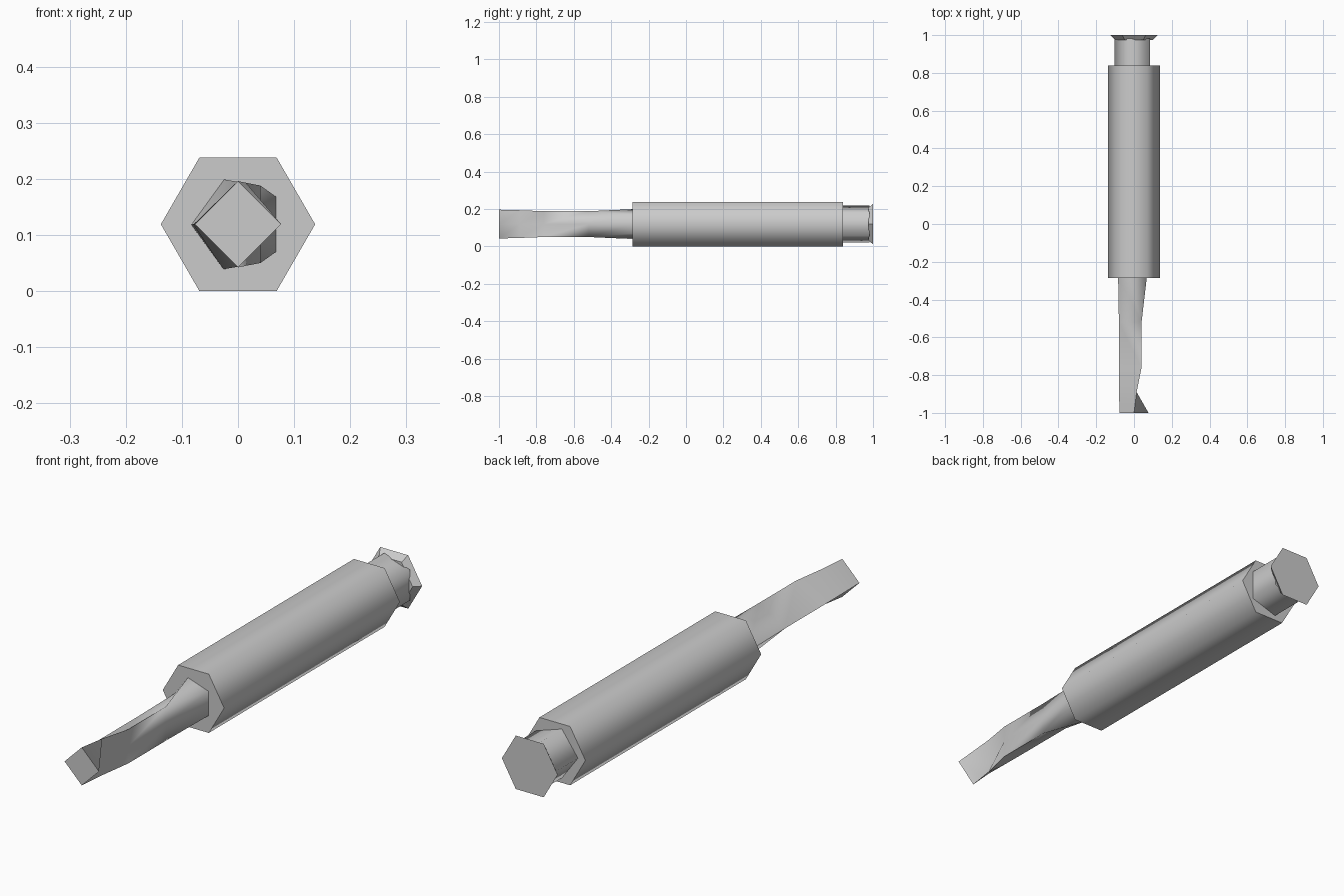
import bpy, bmesh, math

if "Cube" in bpy.data.objects:
    bpy.data.objects.remove(bpy.data.objects["Cube"])

ZC = 0.119  # height of the tool axis


def ngon(n, r):
    """Regular cross-section with one corner pointing to -x."""
    return [(-r * math.cos(2 * math.pi * i / n), r * math.sin(2 * math.pi * i / n))
            for i in range(n)]


def loft(name, rings, smooth=75):
    """Skin a list of (y, section) rings and cap both ends."""
    bm = bmesh.new()
    loops = [[bm.verts.new((x, y, ZC + z)) for x, z in sec] for y, sec in rings]
    n = len(loops[0])
    for a, b in zip(loops, loops[1:]):
        for i in range(n):
            j = (i + 1) % n
            bm.faces.new((a[i], a[j], b[j], b[i]))
    bm.faces.new(loops[0])
    bm.faces.new(loops[-1][::-1])
    # merge doubled section corners
    bmesh.ops.remove_doubles(bm, verts=bm.verts[:], dist=1e-5)
    bmesh.ops.recalc_face_normals(bm, faces=bm.faces[:])
    me = bpy.data.meshes.new(name)
    bm.to_mesh(me)
    bm.free()
    ob = bpy.data.objects.new(name, me)
    bpy.context.collection.objects.link(ob)
    bpy.ops.object.select_all(action='DESELECT')
    ob.select_set(True)
    bpy.context.view_layer.objects.active = ob
    bpy.ops.object.shade_smooth_by_angle(angle=math.radians(smooth))
    return ob


def shaft_section(left, shoulder, side, mid):
    """Six-point section mirrored top to bottom: left tip, shoulder, side, middle."""
    (sx, sz), (rx, rz) = shoulder, side
    return [(left, 0), (sx, sz), (rx, rz), (mid, 0), (rx, -rz), (sx, -sz)]


# hexagonal handle
loft("handle", [(-0.285, ngon(6, 0.1375)), (0.84, ngon(6, 0.1375))])

# five-sided neck and flared hexagonal end cap
loft("neck", [(0.835, ngon(5, 0.104)), (0.982, ngon(5, 0.104))])
loft("end_cap", [(0.975, ngon(6, 0.1)), (1.0, ngon(6, 0.125))], 40)

# shaft: pentagon root, triangular middle, notch, square tip
tri = shaft_section(-0.08, (0.04, 0.069), (0.04, 0.069), 0.04)
loft("shaft", [
    (-0.28, shaft_section(-0.084, (-0.026, 0.08), (0.068, 0.049), 0.068)),
    (-0.52, tri),
    (-0.76, tri),
    (-0.89, shaft_section(-0.079, (0.014, 0.074), (0.014, 0.074), -0.015)),
    (-1.0, shaft_section(-0.077, (0, 0.077), (0, 0.077), 0.077)),
])
